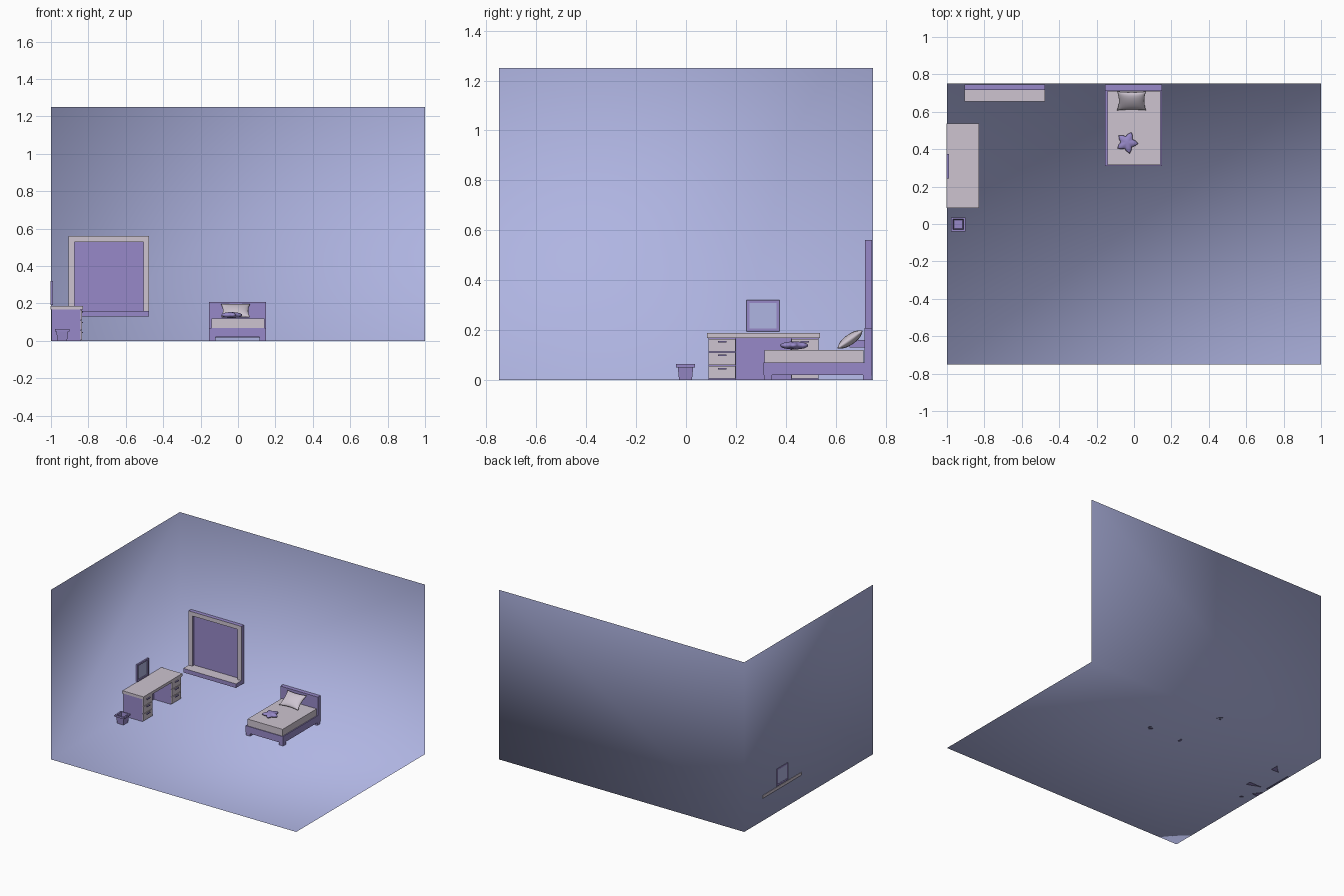
import bpy, bmesh, math
from mathutils import Matrix, Vector

if "Cube" in bpy.data.objects:
    bpy.data.objects.remove(bpy.data.objects["Cube"])


def material(name, rgb):
    m = bpy.data.materials.new(name)
    m.diffuse_color = (*rgb, 1)
    m.use_nodes = True
    m.node_tree.nodes["Principled BSDF"].inputs["Base Color"].default_value = m.diffuse_color
    return m


BLUE = material("wall_blue", (0.43, 0.46, 0.76))
CREAM = material("pale_cream", (0.61, 0.55, 0.63))
PURPLE = material("soft_purple", (0.31, 0.25, 0.58))


def finish(name, bm, mats, smooth=False):
    me = bpy.data.meshes.new(name)
    bm.to_mesh(me)
    bm.free()
    for m in mats:
        me.materials.append(m)
    for p in me.polygons:
        p.use_smooth = smooth
    ob = bpy.data.objects.new(name, me)
    bpy.context.collection.objects.link(ob)
    return ob


def box(name, x, y, z, mat, accent=None, direction=None):
    """Box from ranges; faces pointing along direction take the accent colour."""
    bm = bmesh.new()
    bmesh.ops.create_cube(bm, size=1)
    for v in bm.verts:
        v.co = [(r[0] + r[1]) / 2 + c * (r[1] - r[0]) for r, c in zip((x, y, z), v.co)]
    bm.normal_update()
    if accent:
        for f in bm.faces:
            f.material_index = int(f.normal.dot(Vector(direction)) > 0.9)
    return finish(name, bm, [mat, accent] if accent else [mat])


# Room: floor, back wall and left wall as one smooth sheet
bm = bmesh.new()
X, Y, H = 1.0, 0.75, 1.25
a, b, c, d, e, f, g = [bm.verts.new(p) for p in (
    (-X, -Y, 0), (X, -Y, 0), (X, Y, 0), (-X, Y, 0), (X, Y, H), (-X, Y, H), (-X, -Y, H))]
for quad in ((a, b, c, d), (d, c, e, f), (a, d, f, g)):
    bm.faces.new(quad)
finish("room", bm, [BLUE], smooth=True)

# Bed
box("headboard", (-0.155, 0.15), (0.715, 0.745), (0.018, 0.207), PURPLE)
box("bed_frame", (-0.155, 0.15), (0.31, 0.715), (0.02, 0.07), PURPLE)
box("mattress", (-0.143, 0.143), (0.315, 0.712), (0.07, 0.12), CREAM)
for i, x in enumerate(((-0.155, -0.12), (0.115, 0.15))):
    box(f"front_foot_{i}", x, (0.312, 0.345), (0, 0.02), PURPLE)
    box(f"back_foot_{i}", x, (0.71, 0.743), (0, 0.02), PURPLE)

# Pillow: two bulging sheets with pinched sides, leaning on the headboard
bm = bmesh.new()
N = 12
for side in (1, -1):
    rows = []
    for i in range(N + 1):
        u = math.sin((i / N - 0.5) * math.pi)
        row = []
        for j in range(N + 1):
            v = math.sin((j / N - 0.5) * math.pi)
            puff = max(0, (1 - u * u) * (1 - v * v)) ** 0.45
            row.append(bm.verts.new((0.078 * u * (1 - 0.13 * (1 - v * v)),
                                     0.062 * v * (1 - 0.13 * (1 - u * u)),
                                     side * 0.021 * puff)))
        rows.append(row)
    for i in range(N):
        for j in range(N):
            q = [rows[i][j], rows[i + 1][j], rows[i + 1][j + 1], rows[i][j + 1]]
            bm.faces.new(q if side > 0 else q[::-1])
bmesh.ops.remove_doubles(bm, verts=bm.verts, dist=1e-5)
pillow = finish("pillow", bm, [CREAM], smooth=True)
pillow.matrix_world = Matrix.Translation((-0.013, 0.658, 0.162)) @ Matrix.Rotation(math.radians(35), 4, 'X')

# Star cushion: puffed rings of a five-pointed outline
bm = bmesh.new()


def star_ring(s, z):
    ring = []
    for k in range(20):
        r = (0.06, 0.046, 0.034, 0.046)[k % 4]
        t = math.radians(-5 + 18 * k)
        ring.append(bm.verts.new((s * r * math.cos(t), s * r * math.sin(t), z)))
    return ring


rings = [star_ring(math.cos(t), 0.016 * math.sin(t))
         for t in [math.radians(q) for q in range(-75, 76, 15)]]
for lo, hi in zip(rings, rings[1:]):
    for k in range(20):
        bm.faces.new((lo[k], lo[(k + 1) % 20], hi[(k + 1) % 20], hi[k]))
bm.faces.new(rings[0][::-1])
bm.faces.new(rings[-1])
star = finish("star_cushion", bm, [PURPLE], smooth=True)
star.location = (-0.037, 0.435, 0.138)

# Desk
box("desk_top", (-1.003, -0.83), (0.085, 0.537), (0.167, 0.187), CREAM)
box("desk_back_panel", (-0.99, -0.98), (0.2, 0.422), (0.0, 0.167), PURPLE)
for i, y0 in enumerate((0.09, 0.422)):
    y1 = y0 + 0.11
    box(f"desk_pedestal_{i}", (-0.998, -0.842), (y0, y1), (0, 0.167), PURPLE)
    for k in range(3):
        z0 = 0.005 + 0.054 * k
        box(f"drawer_{i}_{k}", (-0.842, -0.835), (y0 + 0.001, y1 - 0.001), (z0, z0 + 0.051), CREAM)
        mid = (y0 + y1) / 2
        box(f"drawer_handle_{i}_{k}", (-0.835, -0.828), (mid - 0.017, mid + 0.017),
            (z0 + 0.036, z0 + 0.043), PURPLE)

# Wall mirror above the desk
w = 0.012
box("mirror_glass", (-1.001, -0.996), (0.25, 0.37), (0.197, 0.316), BLUE)
for i, z in enumerate((0.193, 0.32 - w)):
    box(f"mirror_rail_{i}", (-1.003, -0.99), (0.243, 0.375), (z, z + w), PURPLE)
for i, y in enumerate((0.243, 0.375 - w)):
    box(f"mirror_stile_{i}", (-1.003, -0.99), (y, y + w), (0.193 + w, 0.32 - w), PURPLE)

# Window with a deep sill
FRONT = (0, -1, 0)
box("window_pane", (-0.875, -0.505), (0.739, 0.745), (0.16, 0.53), PURPLE)
for i, x in enumerate(((-0.905, -0.875), (-0.505, -0.475))):
    box(f"window_jamb_{i}", x, (0.717, 0.746), (0.16, 0.56), PURPLE, CREAM, FRONT)
box("window_head", (-0.875, -0.505), (0.717, 0.746), (0.53, 0.56), PURPLE, CREAM, FRONT)
box("window_sill", (-0.905, -0.475), (0.655, 0.746), (0.13, 0.16), PURPLE, CREAM, (0, 0, 1))

# Waste bin: square profile with flared rim and hollow inside
bm = bmesh.new()
profile = ((0.026, 0), (0.031, 0.05), (0.038, 0.05), (0.038, 0.063),
           (0.028, 0.063), (0.023, 0.006))
loops = [[bm.verts.new((sx * r, sy * r, z)) for sx, sy in ((-1, -1), (1, -1), (1, 1), (-1, 1))]
         for r, z in profile]
for lo, hi in zip(loops, loops[1:]):
    for k in range(4):
        bm.faces.new((lo[k], lo[(k + 1) % 4], hi[(k + 1) % 4], hi[k]))
bm.faces.new(loops[0][::-1])
bm.faces.new(loops[-1])
waste_bin = finish("waste_bin", bm, [PURPLE])
waste_bin.location = (-0.94, -0.002, 0)
